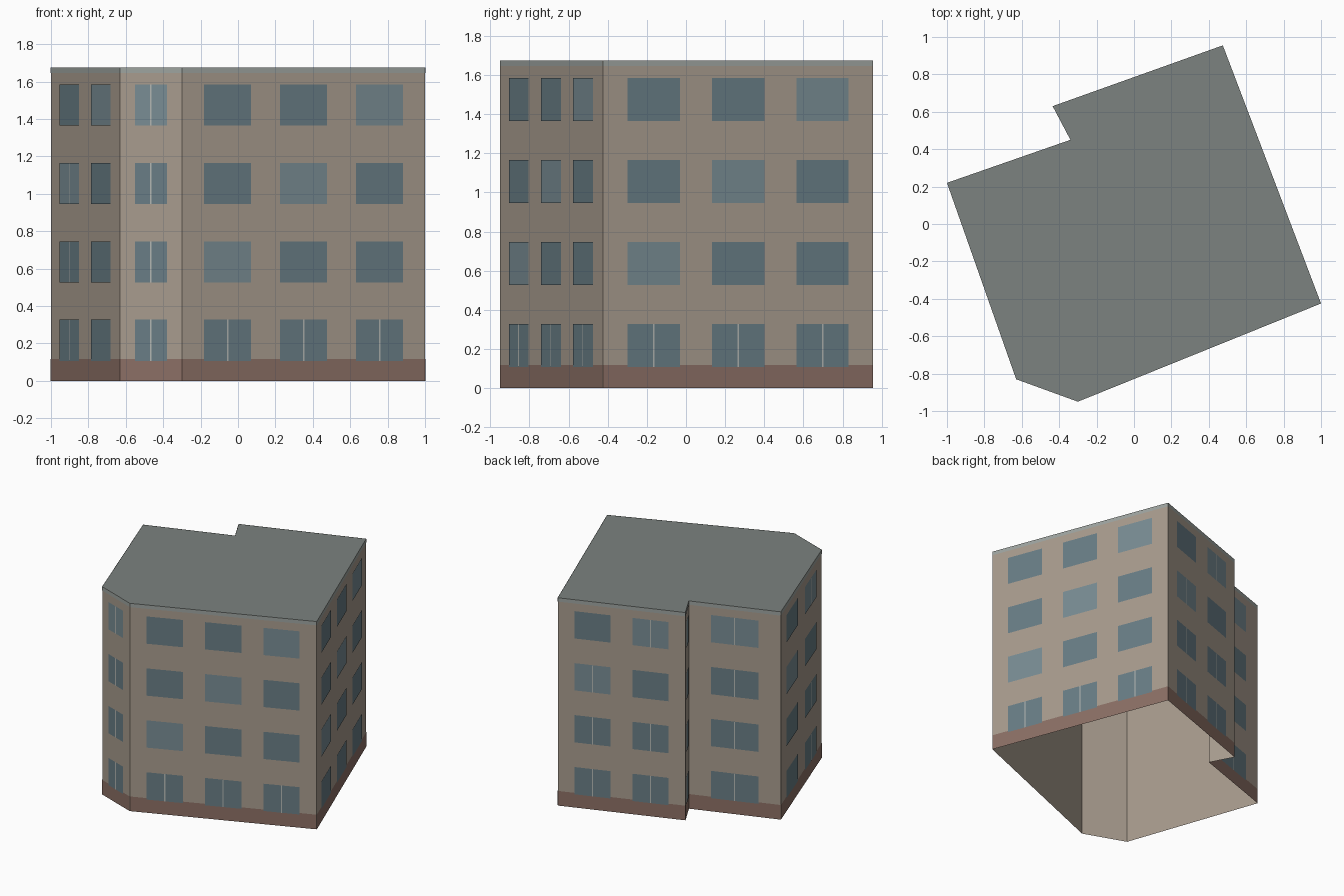
import bpy
from mathutils import Vector

if "Cube" in bpy.data.objects:
    bpy.data.objects.remove(bpy.data.objects["Cube"])

PLAN = [(-1.0, 0.22), (-0.63, -0.83), (-0.30, -0.95), (1.0, -0.425),
        (0.475, 0.955), (-0.435, 0.63), (-0.34, 0.45)]   # counter-clockwise
WINDOWS = [2, 1, 3, 3, 2, 1, 1]                         # per wall and floor
TOP, BASE, TRIM = 1.675, 0.118, 1.645
SILL, WIN_H, FLOOR = 0.107, 0.22, 0.419


def material(name, rgb):
    m = bpy.data.materials.new(name)
    m.diffuse_color = (*rgb, 1)
    m.use_nodes = True
    m.node_tree.nodes["Principled BSDF"].inputs["Base Color"].default_value = m.diffuse_color
    return m


def add_object(name, faces, mat):
    verts, polys = [], []
    for f in faces:
        polys.append(range(len(verts), len(verts) + len(f)))
        verts += f
    mesh = bpy.data.meshes.new(name)
    mesh.from_pydata(verts, [], [list(p) for p in polys])
    mesh.materials.append(mat)
    obj = bpy.data.objects.new(name, mesh)
    bpy.context.collection.objects.link(obj)
    return obj


def panel(k, u0, u1, z0, z1, out=0.0):
    """Rectangle on wall k between fractions u0..u1, pushed outwards."""
    a, b = Vector(PLAN[k]), Vector(PLAN[(k + 1) % len(PLAN)])
    d = (b - a).normalized()
    n = Vector((d.y, -d.x)) * out
    p, q = a.lerp(b, u0) + n, a.lerp(b, u1) + n
    return [(p.x, p.y, z0), (q.x, q.y, z0), (q.x, q.y, z1), (p.x, p.y, z1)]


wall = material("wall", (0.39, 0.33, 0.27))
brick = material("base", (0.26, 0.16, 0.13))
glass = material("glass_dark", (0.14, 0.205, 0.235))
glass_light = material("glass_light", (0.19, 0.265, 0.295))
roof = material("roof", (0.20, 0.225, 0.215))
trim = material("trim", (0.34, 0.37, 0.35))
frame = material("frame", (0.45, 0.47, 0.45))

walls = range(len(PLAN))
# Open-bottomed shell and flat roof
add_object("walls", [panel(k, 0, 1, 0, TOP) for k in walls], wall)
add_object("roof", [[(x, y, TOP) for x, y in PLAN]], roof)
# Thin bands at the foot and head of the walls
add_object("base_band", [panel(k, 0, 1, 0, BASE, 0.0015) for k in walls], brick)
add_object("roof_trim", [panel(k, 0, 1, TRIM, TOP, 0.0015) for k in walls], trim)

# Windows, with centre bars on some of them
dark, light, bars = [], [], []
for k, n in enumerate(WINDOWS):
    length = (Vector(PLAN[(k + 1) % len(PLAN)]) - Vector(PLAN[k])).length
    pitch = 1 / (n + 0.2)
    half = 0.31 * pitch
    for f in range(4):
        z = SILL + f * FLOOR
        for i in range(n):
            c = 0.5 + (i - (n - 1) / 2) * pitch
            pane = panel(k, c - half, c + half, z, z + WIN_H, 0.003)
            is_light = i == f - 4 + n
            (light if is_light else dark).append(pane)
            if f == 0 or n == 1 or (n == 2 and (f == 1 or is_light)):
                w = min(0.004 / length, half * 0.1)
                bars.append(panel(k, c - w, c + w, z, z + WIN_H, 0.0045))
add_object("windows_dark", dark, glass)
add_object("windows_light", light, glass_light)
add_object("window_bars", bars, frame)
